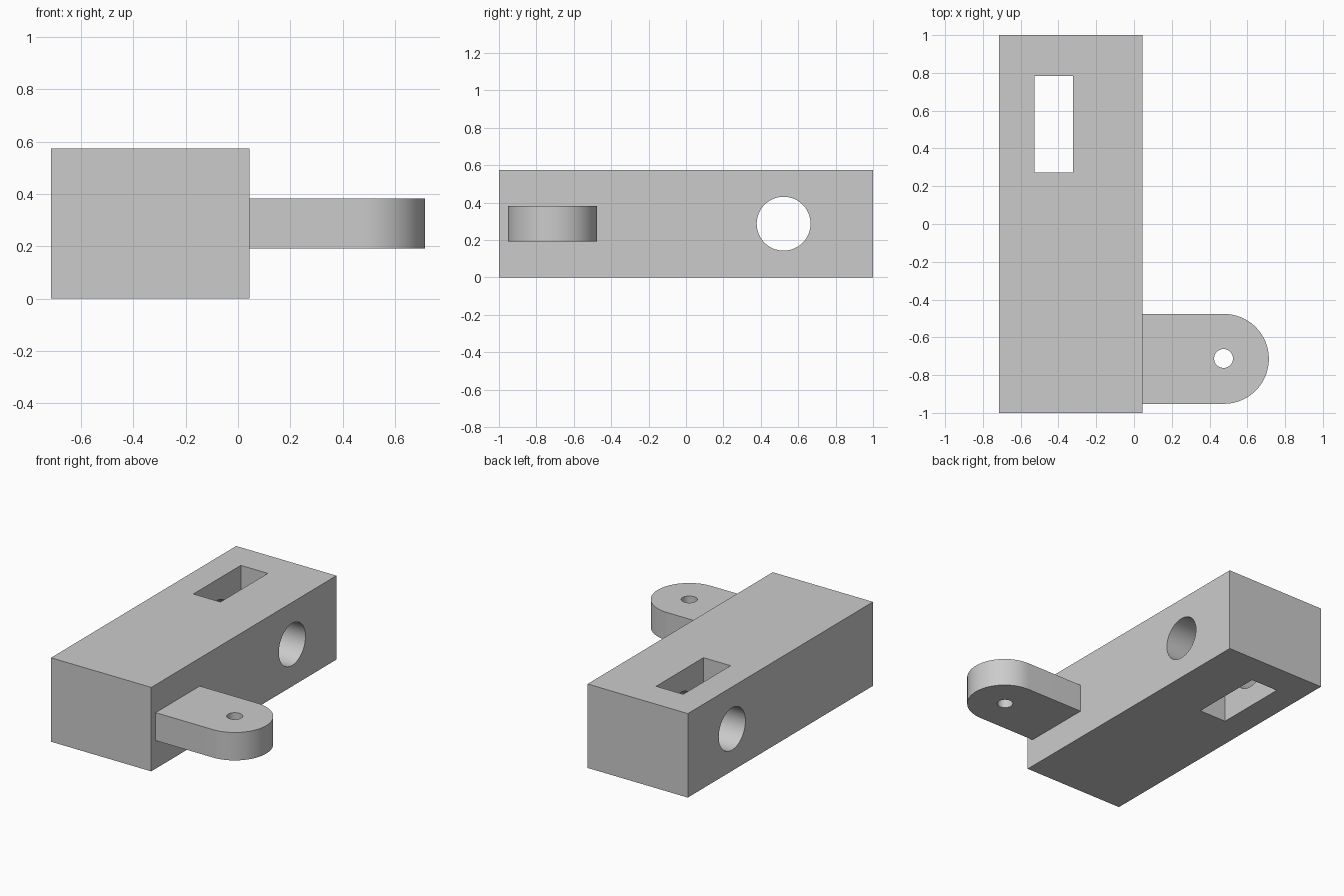
import bpy
import math

cube = bpy.data.objects.get("Cube")
if cube:
    bpy.data.objects.remove(cube, do_unlink=True)

grey = bpy.data.materials.new("plain grey")
grey.use_nodes = True
colour = (0.6, 0.6, 0.6, 1)
grey.diffuse_color = colour
grey.node_tree.nodes["Principled BSDF"].inputs["Base Color"].default_value = colour


def prism(name, outline, z0, z1):
    """Extrude a flat outline between two heights."""
    n = len(outline)
    verts = [(x, y, z) for z in (z0, z1) for x, y in outline]
    faces = [list(range(n))[::-1], list(range(n, 2 * n))]
    faces += [(i, (i + 1) % n, n + (i + 1) % n, n + i) for i in range(n)]
    mesh = bpy.data.meshes.new(name)
    mesh.from_pydata(verts, [], faces)
    mesh.materials.append(grey)
    obj = bpy.data.objects.new(name, mesh)
    bpy.context.collection.objects.link(obj)
    return obj


def rect(x0, x1, y0, y1):
    return [(x0, y0), (x1, y0), (x1, y1), (x0, y1)]


def arc(cx, cy, r, start, sweep, n):
    angles = [math.radians(start + sweep * i / n) for i in range(n + 1)]
    return [(cx + r * math.cos(a), cy + r * math.sin(a)) for a in angles]


def cut(target, cutter):
    cutter.hide_render = True
    cutter.hide_set(True)
    mod = target.modifiers.new(cutter.name, "BOOLEAN")
    mod.operation = "DIFFERENCE"
    mod.solver = "EXACT"
    mod.object = cutter


def finish(obj):
    """Apply the cuts, remove the cutters and shade smooth with sharp edges."""
    cutters = [m.object for m in obj.modifiers]
    bpy.ops.object.select_all(action="DESELECT")
    obj.select_set(True)
    bpy.context.view_layer.objects.active = obj
    for name in [m.name for m in obj.modifiers]:
        bpy.ops.object.modifier_apply(modifier=name)
    for c in cutters:
        bpy.data.objects.remove(c, do_unlink=True)
    bpy.ops.object.shade_smooth_by_angle(angle=math.radians(30))


# Main block with a vertical slot and a round cross bore
block = prism("block", rect(-0.714, 0.044, -1, 1), 0, 0.574)
cut(block, prism("slot_cutter", rect(-0.528, -0.323, 0.272, 0.784), -0.2, 0.8))
bore = prism("bore_cutter", arc(0, 0, 0.144, 0, 360, 64)[:-1], -1, 1)
bore.rotation_euler.y = math.pi / 2
bore.location = (-0.335, 0.522, 0.287)
cut(block, bore)
finish(block)

# Side lug with a rounded end and a pin hole
lug_outline = [(0.044, -0.952)] + arc(0.476, -0.714, 0.238, -90, 180, 40) + [(0.044, -0.476)]
lug = prism("side_lug", lug_outline, 0.192, 0.383)
cut(lug, prism("pin_hole_cutter", arc(0.474, -0.712, 0.05, 0, 360, 40)[:-1], 0, 0.6))
finish(lug)
